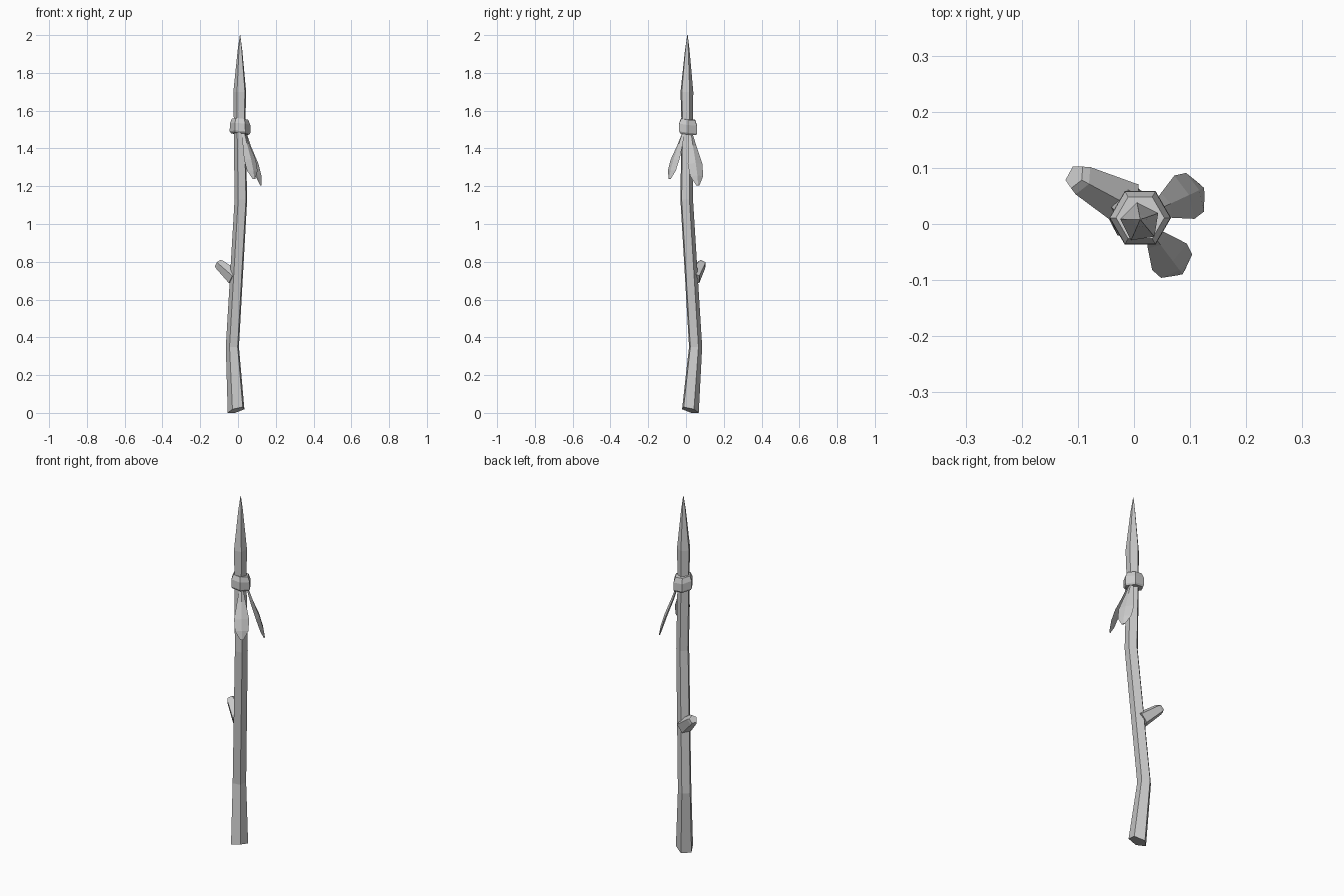
import bpy, bmesh
from math import sin, cos, pi, radians
from mathutils import Vector

if "Cube" in bpy.data.objects:
    bpy.data.objects.remove(bpy.data.objects["Cube"])


def loft(name, rings):
    """Skin a list of equal-length point rings and cap both ends."""
    bm = bmesh.new()
    rows = [[bm.verts.new(p) for p in ring] for ring in rings]
    n = len(rows[0])
    for a, b in zip(rows, rows[1:]):
        for i in range(n):
            j = (i + 1) % n
            bm.faces.new((a[i], a[j], b[j], b[i]))
    bm.faces.new(rows[0][::-1])
    bm.faces.new(rows[-1])
    bmesh.ops.recalc_face_normals(bm, faces=bm.faces)
    mesh = bpy.data.meshes.new(name)
    bm.to_mesh(mesh)
    bm.free()
    obj = bpy.data.objects.new(name, mesh)
    bpy.context.collection.objects.link(obj)
    return obj


def ring(c, r, sides, start, u=Vector((1, 0, 0)), v=Vector((0, 1, 0)), slope=(0, 0)):
    """Polygon around c in the u/v plane; slope tilts it in z."""
    pts = []
    for i in range(sides):
        a = start + 2 * pi * i / sides
        d = (u * cos(a) + v * sin(a)) * r
        pts.append(Vector(c) + d + Vector((0, 0, d.x * slope[0] + d.y * slope[1])))
    return pts


# crooked five-sided shaft with a slanted foot: x, y, z, radius
shaft = [(-.008, .021, .014, .047), (-.028, .049, .35, .037),
         (.017, .002, 1.13, .0355), (.010, .005, 1.52, .033)]
rings = [ring(p[:3], p[3], 5, radians(-45), slope=(.26, -.26) if i == 0 else (0, 0))
         for i, p in enumerate(shaft)]
loft("shaft", rings)

# sharpened point
head = [(.010, .005, 1.51, .032), (.011, .003, 1.70, .036),
        (.011, .006, 1.92, .013), (.011, .008, 2.0, .0012)]
loft("spear_point", [ring(p[:3], p[3], 5, radians(-45)) for p in head])

# six-sided binding
band = [(1.477, .049), (1.487, .055), (1.528, .054), (1.555, .043)]
loft("binding", [ring((.011, .011, z), r, 6, 0, slope=(-.08, -.12)) for z, r in band])

# broken side branch
base, end = Vector((-.018, .038, .715)), Vector((-.100, .082, .787))
axis = (end - base).normalized()
side = axis.cross(Vector((0, 0, 1))).normalized()
up = side.cross(axis)
loft("branch_stub", [ring(base, .043, 5, pi / 2, side, up),
                     ring(end - axis * .006, .029, 5, pi / 2, side, up),
                     ring(end + axis * .008, .023, 5, pi / 2, side, up)])


# drooping feathers: radial distance, height, half width, half thickness
def feather(name, azimuth, drop, width):
    a = radians(azimuth)
    out, tan = Vector((cos(a), sin(a), 0)), Vector((-sin(a), cos(a), 0))
    stations = [(.028, 1.490, .008, .006), (.052, 1.420, .021, .009),
                (.087, 1.335, .037, .010), (.108, 1.275, .033, .009),
                (.122, 1.230, .008, .004)]
    rows = []
    for rho, z, w, t in stations:
        z = 1.49 - (1.49 - z) * drop
        c = Vector((.011, .011, z)) + out * rho
        n = (out + Vector((0, 0, .4))).normalized()
        rows.append([c + tan * w * width, c + n * t, c - tan * w * width, c - n * t * .6])
    loft(name, rows)


feather("feather_front", -53, .97, 1.05)
feather("feather_back", 25, 1.10, 1.15)
